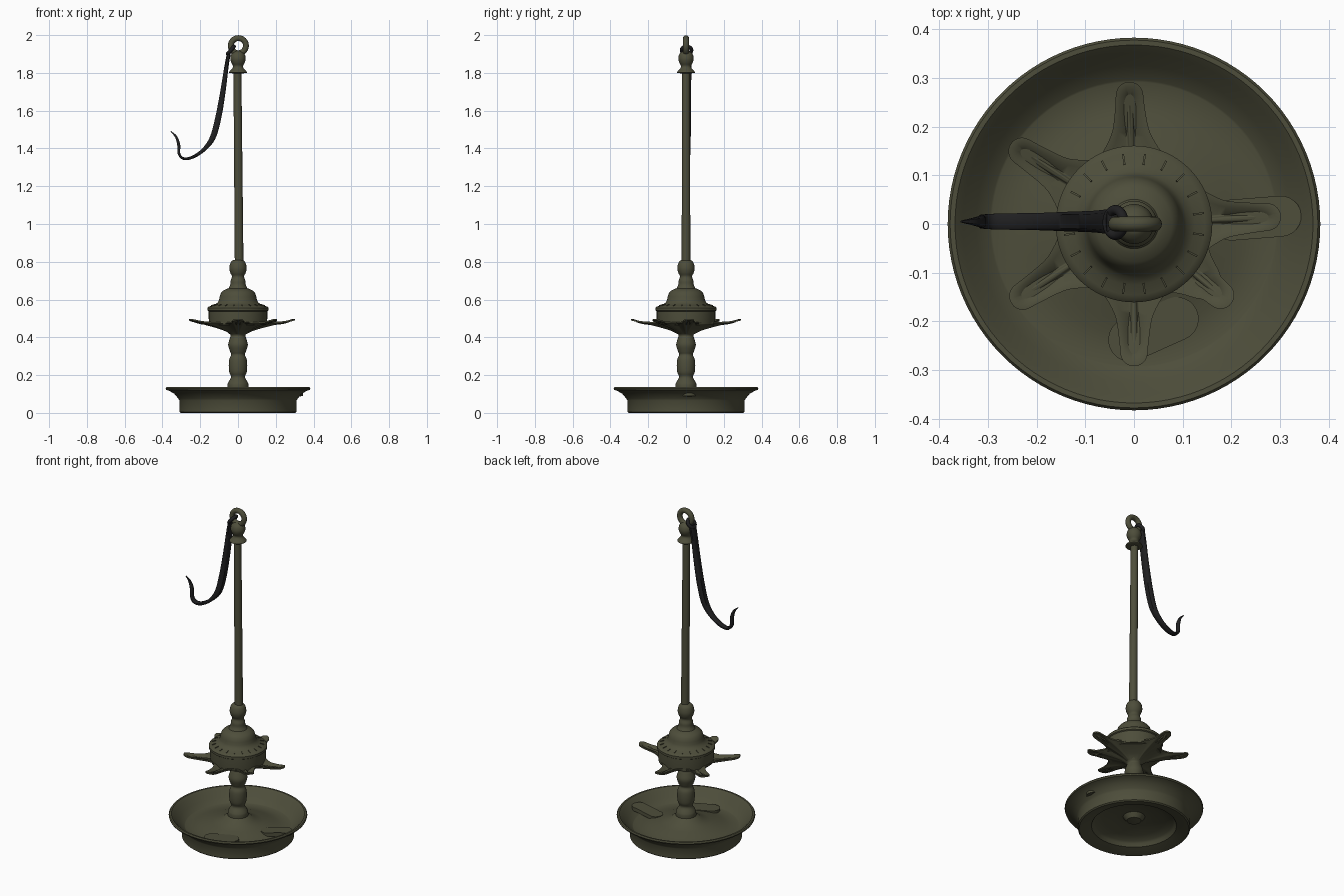
import bpy, bmesh, math
from mathutils import Vector, Matrix

if "Cube" in bpy.data.objects:
    bpy.data.objects.remove(bpy.data.objects["Cube"])


def material(name, rgb):
    m = bpy.data.materials.new(name)
    m.diffuse_color = (*rgb, 1)
    m.use_nodes = True
    m.node_tree.nodes["Principled BSDF"].inputs["Base Color"].default_value = m.diffuse_color
    return m


BRONZE = material("olive_bronze", (0.075, 0.075, 0.043))
IRON = material("black_iron", (0.014, 0.014, 0.015))


def finish(name, bm, mat, angle=35):
    bmesh.ops.remove_doubles(bm, verts=bm.verts, dist=1e-5)
    bmesh.ops.recalc_face_normals(bm, faces=bm.faces)
    me = bpy.data.meshes.new(name)
    bm.to_mesh(me)
    bm.free()
    me.materials.append(mat)
    me.shade_smooth()
    me.set_sharp_from_angle(angle=math.radians(angle))
    ob = bpy.data.objects.new(name, me)
    bpy.context.collection.objects.link(ob)
    return ob


def spline(pts, steps=5):
    """Catmull-Rom through points of any dimension."""
    pts = [Vector(p) for p in pts]
    out = []
    for i in range(len(pts) - 1):
        a, b, c, d = pts[max(i - 1, 0)], pts[i], pts[i + 1], pts[min(i + 2, len(pts) - 1)]
        for k in range(steps):
            t = k / steps
            out.append(0.5 * (2 * b + (c - a) * t + (2 * a - 5 * b + 4 * c - d) * t * t
                              + (3 * b - a - 3 * c + d) * t ** 3))
    return out + [pts[-1]]


def skin(bm, rings, cap_start=False, cap_end=False):
    """Bridge closed rings of equal point count."""
    vs = [[bm.verts.new(p) for p in r] for r in rings]
    n = len(vs[0])
    for a, b in zip(vs, vs[1:]):
        for i in range(n):
            j = (i + 1) % n
            bm.faces.new((a[i], a[j], b[j], b[i]))
    if cap_start:
        bm.faces.new(vs[0][::-1])
    if cap_end:
        bm.faces.new(vs[-1])


def lathe(name, profile, smooth=True, segs=64, mat=BRONZE):
    pts = spline(profile, 4) if smooth else profile
    bm = bmesh.new()
    skin(bm, [[(r * math.cos(2 * math.pi * i / segs), r * math.sin(2 * math.pi * i / segs), z)
               for i in range(segs)] for r, z in pts], True, True)
    return finish(name, bm, mat)


def torus(name, major, minor, matrix, mat, flat=1.0):
    bm = bmesh.new()
    rings = []
    for i in range(41):
        a = 2 * math.pi * i / 40
        rings.append([matrix @ Vector(((major + minor * math.cos(b)) * math.cos(a),
                                       (major + minor * math.cos(b)) * math.sin(a),
                                       flat * minor * math.sin(b)))
                      for b in [2 * math.pi * k / 16 for k in range(16)]])
    skin(bm, rings)
    return finish(name, bm, mat)


# Drip dish: foot ring, flared rim, central mound, hollow underside
lathe("drip_dish", [
    (0.012, 0.045), (0.04, 0.05), (0.06, 0.075), (0.10, 0.075), (0.17, 0.055), (0.215, 0.045),
    (0.225, 0.035), (0.235, 0.018), (0.285, 0.003), (0.303, 0.0), (0.31, 0.006), (0.31, 0.066),
    (0.316, 0.076), (0.338, 0.102), (0.365, 0.117), (0.38, 0.122), (0.383, 0.13), (0.378, 0.137),
    (0.368, 0.137), (0.352, 0.122), (0.325, 0.09), (0.296, 0.066), (0.292, 0.064), (0.23, 0.066),
    (0.20, 0.076), (0.14, 0.088), (0.09, 0.107), (0.06, 0.13), (0.05, 0.135)], smooth=False, segs=96)

# Lower stem with two bulbs
lathe("lower_stem", [
    (0.057, 0.125), (0.056, 0.15), (0.05, 0.165), (0.037, 0.19), (0.046, 0.215), (0.049, 0.25),
    (0.046, 0.285), (0.036, 0.308), (0.042, 0.325), (0.052, 0.36), (0.043, 0.395), (0.039, 0.41),
    (0.05, 0.425), (0.06, 0.445)], segs=48)

# Star-shaped oil bowl: (angle, tip radius) of each spout, wide gap at the back right
SPOUTS = [(3, 0.302), (92, 0.292), (147, 0.302), (213, 0.30), (270, 0.292), (320.5, 0.258)]


def star_bowl():
    outer, inner, floor = [], [], []
    for deg, tip in SPOUTS:
        a = math.radians(deg)
        u, v = Vector((math.cos(a), math.sin(a))), Vector((-math.sin(a), math.cos(a)))
        half = [(0.146, 0.062), (0.165, 0.05), (0.195, 0.037), (tip - 0.05, 0.030),
                (tip - 0.02, 0.027), (tip - 0.006, 0.018), (tip, 0.006)]
        half = spline(half, 3)
        side = [(p.x, -p.y) for p in half] + [(p.x, p.y) for p in reversed(half)]
        for x, y in side:
            k = (x - 0.146) / (tip - 0.146)
            z = 0.482 + 0.016 * k ** 3
            outer.append((u * x + v * y).to_3d() + Vector((0, 0, z)))
            xi = x - 0.016 * k
            inner.append((u * xi + v * y * 0.68).to_3d() + Vector((0, 0, z - 0.002)))
            floor.append((u * (xi - 0.012 * k) + v * y * 0.25).to_3d() + Vector((0, 0, z - 0.017)))
    rings = []
    for t in (0, 0.12, 0.25, 0.4, 0.55, 0.7, 0.85, 1):
        ring = []
        for p in outer:
            d = Vector((p.x, p.y, 0)).normalized() * 0.046
            q = d.lerp(Vector((p.x, p.y, 0)), t)
            q.z = 0.418 + (p.z - 0.008 - 0.418) * t ** 0.72
            ring.append(q)
        rings.append(ring)
    rings += [outer, inner, floor]
    rings.append([Vector((p.x, p.y, 0)).normalized() * 0.09 + Vector((0, 0, 0.468)) for p in floor])
    bm = bmesh.new()
    skin(bm, rings)
    finish("star_oil_bowl", bm, BRONZE, 50)


star_bowl()

# Drum lid with ridges, then the stepped dome
lathe("drum_lid", [
    (0.10, 0.465), (0.152, 0.465), (0.155, 0.50), (0.155, 0.538), (0.161, 0.542), (0.161, 0.556),
    (0.155, 0.562), (0.146, 0.566), (0.125, 0.572), (0.108, 0.584), (0.10, 0.598), (0.097, 0.615),
    (0.09, 0.635), (0.078, 0.648), (0.06, 0.656), (0.05, 0.66)], smooth=False)
lathe("upper_stem", [
    (0.058, 0.65), (0.048, 0.664), (0.041, 0.68), (0.039, 0.70), (0.032, 0.722), (0.041, 0.742),
    (0.046, 0.765), (0.041, 0.792), (0.030, 0.806), (0.018, 0.81)], segs=48)

# Radial ticks round the lid shoulder
bm = bmesh.new()
for i in range(20):
    a = 2 * math.pi * (i + 0.5) / 20
    m = (Matrix.Rotation(a, 4, 'Z') @ Matrix.Translation((0.134, 0, 0.5695))
         @ Matrix.Rotation(math.radians(16), 4, 'Y') @ Matrix.Diagonal((0.022, 0.004, 0.007, 1)))
    bmesh.ops.create_cube(bm, size=1, matrix=m)
finish("lid_ticks", bm, BRONZE)

# Slightly leaning rod
rod = lathe("rod", [(0.023, 0.79), (0.021, 1.82)], smooth=False, segs=32)
for vert in rod.data.vertices:
    vert.co.x += 0.006 - 0.009 * (vert.co.z - 0.79)

# Finial: collar, bulb and hanging ring
lathe("finial", [
    (0.03, 1.798), (0.046, 1.80), (0.045, 1.808), (0.03, 1.825), (0.027, 1.838), (0.036, 1.855),
    (0.041, 1.875), (0.036, 1.897), (0.022, 1.912), (0.01, 1.916)], segs=48)
torus("hanging_ring", 0.040, 0.0155, Matrix.Translation((0.002, 0, 1.944))
      @ Matrix.Rotation(math.pi / 2, 4, 'X'), BRONZE)

# Iron hook: eye round the ring, then a tapering strap curling to a point
torus("hook_eye", 0.026, 0.010, Matrix.Translation((-0.038, 0.003, 1.92))
      @ Matrix.Rotation(math.radians(-50), 4, 'Y'), IRON)
# x, z, half width, half thickness
path = spline([
    (-0.046, 1.915, 0.026, 0.010), (-0.060, 1.84, 0.024, 0.011), (-0.080, 1.70, 0.022, 0.014),
    (-0.105, 1.56, 0.021, 0.016), (-0.135, 1.455, 0.020, 0.015), (-0.185, 1.39, 0.018, 0.010),
    (-0.245, 1.352, 0.017, 0.008), (-0.29, 1.347, 0.016, 0.007), (-0.312, 1.372, 0.014, 0.007),
    (-0.314, 1.42, 0.012, 0.008), (-0.328, 1.462, 0.008, 0.006), (-0.355, 1.49, 0.002, 0.002)], 5)
bm = bmesh.new()
rings = []
for i, p in enumerate(path):
    a, b = path[max(i - 1, 0)], path[min(i + 1, len(path) - 1)]
    t = Vector((b[0] - a[0], 0, b[1] - a[1])).normalized()
    nrm = Vector((t.z, 0, -t.x))
    c = Vector((p[0], 0.005, p[1]))
    rings.append([c + nrm * (p[3] * s) + Vector((0, p[2] * w, 0)) for s, w in
                  ((1, -0.7), (1, 0.7), (0.5, 1), (-0.5, 1), (-1, 0.7), (-1, -0.7), (-0.5, -1), (0.5, -1))])
skin(bm, rings, True, True)
finish("hook_strap", bm, IRON, 50)


# Two rounded tongues lying in the dish
def tongue(name, p, q, radius, thick=0.016):
    p, q = Vector(p), Vector(q)
    along = math.atan2(q.y - p.y, q.x - p.x)
    top = []
    for base, start in ((q, -math.pi / 2), (p, math.pi / 2)):
        for k in range(13):
            a = along + start + math.pi * k / 12
            top.append(base + Vector((math.cos(a), math.sin(a), 0)) * radius)
    bm = bmesh.new()
    skin(bm, [[v - Vector((0, 0, thick)) for v in top], top], True, True)
    finish(name, bm, BRONZE)


tongue("dish_tongue_right", (0.20, 0.008, 0.086), (0.302, 0.016, 0.112), 0.042, 0.022)
tongue("dish_tongue_front", (-0.008, -0.238, 0.084), (0.088, -0.195, 0.084), 0.045)
